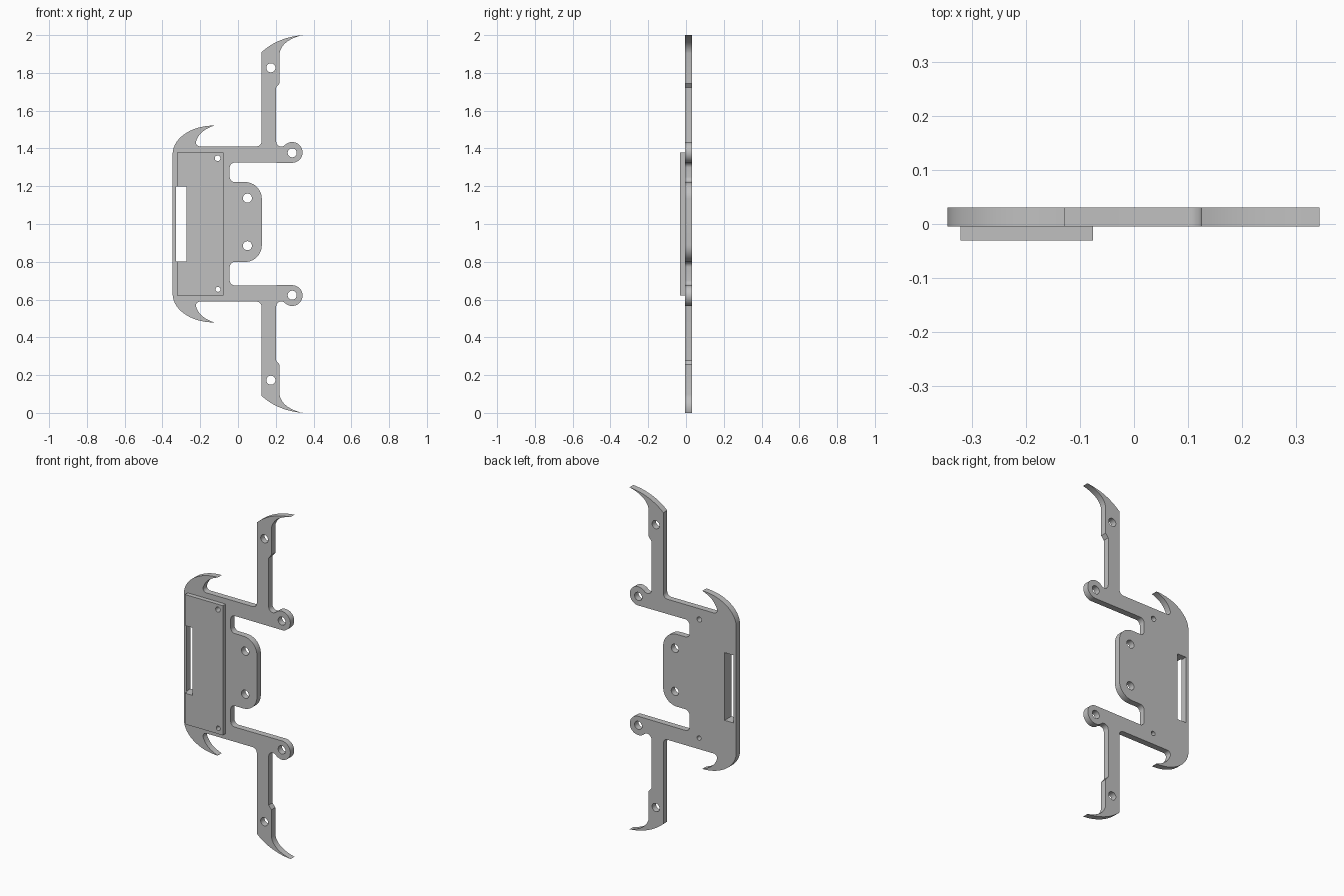
import bpy
from math import cos, sin, radians

cube = bpy.data.objects.get("Cube")
if cube:
    bpy.data.objects.remove(cube, do_unlink=True)

grey = bpy.data.materials.new("light grey")
grey.use_nodes = True
grey.diffuse_color = (0.53, 0.53, 0.53, 1)
grey.node_tree.nodes["Principled BSDF"].inputs["Base Color"].default_value = (0.53, 0.53, 0.53, 1)


def arc(cx, cy, r, start, end, n=8, ry=None):
    """Circular arc, or elliptical when ry is given."""
    angles = [radians(start + (end - start) * i / n) for i in range(n + 1)]
    return [(cx + r * cos(a), cy + (ry or r) * sin(a)) for a in angles]


def circle(cx, cy, r):
    return arc(cx, cy, r, 0, 360, 32)[:-1]


def bow(a, mid, b, n=14):
    """Smooth curve from a to b that passes through mid."""
    ctrl = [2 * m - (p + q) / 2 for p, m, q in zip(a, mid, b)]
    return [tuple((1 - t) ** 2 * p + 2 * t * (1 - t) * c + t * t * q
                  for p, c, q in zip(a, ctrl, b))
            for t in (i / n for i in range(n + 1))]


def joined(upper, lower):
    """Close an upper half outline with a lower half given as its reflection."""
    return upper + [(x, -h) for x, h in reversed(lower)]


def plate(name, loops, y_front, y_back):
    """Extruded flat plate; inner loops become holes."""
    curve = bpy.data.curves.new(name, 'CURVE')
    curve.dimensions = '2D'
    curve.fill_mode = 'BOTH'
    curve.extrude = (y_back - y_front) / 2
    for loop in loops:
        spline = curve.splines.new('POLY')
        spline.points.add(len(loop) - 1)
        for point, (x, h) in zip(spline.points, loop):
            point.co = (x, h, 0, 1)
        spline.use_cyclic_u = True
    obj = bpy.data.objects.new(name, curve)
    bpy.context.collection.objects.link(obj)
    obj.rotation_euler.x = radians(90)
    obj.location = (0.003, (y_front + y_back) / 2, 1)
    bpy.ops.object.select_all(action='DESELECT')
    obj.select_set(True)
    bpy.context.view_layer.objects.active = obj
    bpy.ops.object.convert(target='MESH')
    obj = bpy.context.object
    obj.data.materials.clear()
    obj.data.materials.append(grey)
    # Weld caps to walls
    bpy.ops.object.mode_set(mode='EDIT')
    bpy.ops.mesh.select_all(action='SELECT')
    bpy.ops.mesh.remove_doubles(threshold=0.0001)
    bpy.ops.mesh.normals_make_consistent(inside=False)
    bpy.ops.object.mode_set(mode='OBJECT')
    bpy.ops.object.shade_smooth_by_angle(angle=radians(30))


def frame_half(tab):
    """Half of the frame outline; tab is the tab's half height."""
    half = arc(0.034, tab - 0.089, 0.089, 0, 90, 12)       # tab corner
    half += arc(-0.02, tab + 0.027, 0.027, 270, 180)       # notch beside the tab
    half += arc(-0.02, 0.298, 0.027, 180, 90)
    half += arc(0.284, 0.379, 0.055, -90, 140, 28)         # end ring
    half += arc(0.226, 0.437, 0.027, 300, 180)             # fillet into long arm
    half += [(0.199, 0.723), (0.217, 0.745)]               # step on long arm
    tip = (0.341, 1.0)
    half += bow((0.217, 0.904), (0.254, 0.963), tip)       # long arm hook
    half += bow(tip, (0.22, 0.972), (0.122, 0.91))[1:]
    half += arc(0.095, 0.438, 0.027, 0, -90)               # fillet into cross arm
    half += arc(-0.205, 0.432, 0.021, 270, 150)            # side hook
    half += bow((-0.223, 0.443), (-0.19, 0.489), (-0.131, 0.52))
    half += arc(-0.131, 0.37, 0.218, 90, 180, 20, 0.151)
    return half


# Holes shared by both plates and those of the frame alone
screw_holes = [circle(-0.111, 0.348, 0.015), circle(-0.109, -0.346, 0.013)]
holes = [circle(x, side * h, 0.024) for side in (1, -1)
         for x, h in ((0.284, 0.377), (0.171, 0.827))]
holes += [circle(0.047, h, 0.024) for h in (0.137, -0.115)]
slot_half = [(-0.275, 0.198), (-0.332, 0.198)]
slot = joined(slot_half, slot_half)

outline = joined(frame_half(0.222), frame_half(0.201))
plate("frame_plate", [outline, slot] + holes + screw_holes, -0.005, 0.031)

# Raised cover on the front, notched where the slot passes
cover_half = [(-0.079, 0.379), (-0.325, 0.379), (-0.325, 0.198), (-0.275, 0.198)]
plate("cover_plate", [joined(cover_half, cover_half)] + screw_holes, -0.031, -0.005)
